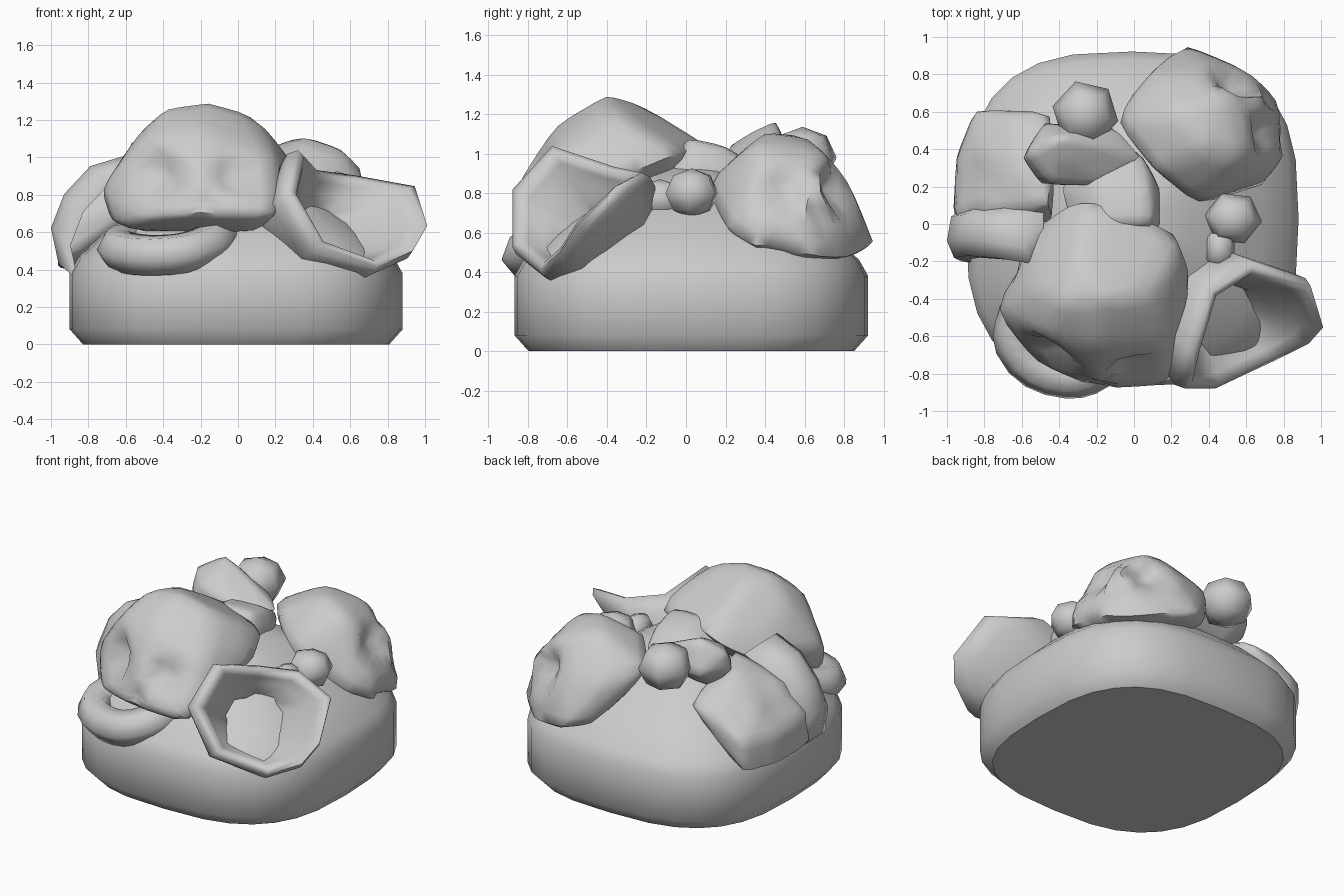
import bpy, bmesh, math
from mathutils import Vector as V

if "Cube" in bpy.data.objects:
    bpy.data.objects.remove(bpy.data.objects["Cube"])


def finish(name, bm, angle=60):
    bmesh.ops.recalc_face_normals(bm, faces=bm.faces)
    me = bpy.data.meshes.new(name)
    bm.to_mesh(me)
    bm.free()
    ob = bpy.data.objects.new(name, me)
    bpy.context.collection.objects.link(ob)
    bpy.ops.object.select_all(action='DESELECT')
    ob.select_set(True)
    bpy.context.view_layer.objects.active = ob
    bpy.ops.object.shade_smooth_by_angle(angle=math.radians(angle))
    return ob


def loft(name, rings, cap=True, loop=False, angle=45):
    bm = bmesh.new()
    rv = [[bm.verts.new(p) for p in r] for r in rings]
    n = len(rv[0])
    pairs = list(zip(rv, rv[1:])) + ([(rv[-1], rv[0])] if loop else [])
    for a, b in pairs:
        for i in range(n):
            j = (i + 1) % n
            bm.faces.new((a[i], a[j], b[j], b[i]))
    if cap:
        bm.faces.new(rv[0])
        bm.faces.new(rv[-1])
    return finish(name, bm, angle)


def lump(name, pts, dents=(), smooth=2):
    """Hull of a few points, softened, with hollows (point, radius, depth)."""
    bm = bmesh.new()
    for p in pts:
        bm.verts.new(p)
    r = bmesh.ops.convex_hull(bm, input=bm.verts)
    junk = [e for e in set(r["geom_interior"]) if isinstance(e, bmesh.types.BMVert)]
    bmesh.ops.delete(bm, geom=junk, context='VERTS')
    bmesh.ops.subdivide_edges(bm, edges=bm.edges, cuts=3, use_grid_fill=True)
    for _ in range(smooth):
        bmesh.ops.smooth_vert(bm, verts=bm.verts, factor=0.4,
                              use_axis_x=True, use_axis_y=True, use_axis_z=True)
    mid = sum((v.co for v in bm.verts), V()) / len(bm.verts)
    for p, rad, depth in dents:
        for v in bm.verts:
            d = (v.co - V(p)).length / rad
            if d < 1:
                v.co += (mid - v.co).normalized() * depth * (1 - d * d)
    return finish(name, bm)


# Mound: rounded-square plinth with a domed top
def outline(s, z, n=28, e=2.9):
    pts = []
    for i in range(n):
        t = 2 * math.pi * i / n
        c, k = math.cos(t), math.sin(t)
        pts.append((-0.01 + 0.89 * s * math.copysign(abs(c) ** (2 / e), c),
                    0.027 + 0.895 * s * math.copysign(abs(k) ** (2 / e), k), z))
    return pts


loft("mound", [outline(s, z) for s, z in
     [(.92, 0), (1, .08), (1, .38), (.95, .46), (.8, .59), (.6, .72), (.35, .86), (.1, .94)]])
lump("mound_crest", [(-.42, .2, .86), (-.3, .4, .88), (.03, .42, .9), (.15, .2, .88), (.15, -.1, .88),
                     (-.35, -.1, .9), (-.2, .2, 1.03), (.08, .2, 1.04), (.1, 0, 1.08), (-.15, 0, 1.08),
                     (0, .1, .7)])

# Large skull at the front, facing forward
lump("front_skull", [
    (-.15, -.4, 1.3), (-.38, -.42, 1.27), (.08, -.38, 1.24), (-.3, -.2, 1.24), (-.36, .14, .96),
    (-.2, .14, 1.03), (.27, -.04, 1.0), (.33, -.2, .93), (-.55, -.35, 1.12), (-.75, -.46, .82),
    (-.55, 0, .85), (-.2, -.89, .7), (.22, -.87, .68), (-.52, -.75, .68), (-.15, -.85, .87),
    (.2, -.64, 1.02), (-.2, -.67, 1.14), (-.5, -.6, 1.1), (.12, -.72, .59), (-.58, -.62, .61),
    (-.3, -.3, .58), (-.7, -.5, .66)],
    [((-.46, -.71, .9), .16, .12), ((0, -.82, .9), .15, .1), ((-.2, -.86, .76), .08, .04),
     ((-.66, -.25, .72), .17, .05)])

# Smaller skull at the back, facing back right
lump("back_skull", [
    (.38, .4, 1.12), (.25, .6, 1.1), (.1, .28, .98), (-.13, .55, .9), (.08, .8, .85), (.35, .07, .82),
    (.56, .35, 1.06), (.71, .19, .6), (.82, .34, .52), (.79, .66, .46), (.62, .83, .45), (.28, .97, .53),
    (.13, .85, .55), (.7, .68, .82), (.45, .83, .86), (.5, .7, 1.01), (.75, .42, .86), (.3, .4, .48)],
    [((.76, .47, .85), .16, .11), ((.55, .8, .83), .16, .11), ((.75, .7, .68), .09, .05),
     ((.82, .45, .52), .1, .03)])

# Loose jaw under the front skull
cu = bpy.data.curves.new("loose_jaw", 'CURVE')
cu.dimensions = '3D'
cu.bevel_depth = .115
cu.bevel_resolution = 1
cu.resolution_u = 4
cu.use_fill_caps = True
sp = cu.splines.new('BEZIER')
path = [(-.6, -.45, .54), (-.63, -.65, .5), (-.36, -.82, .48), (-.16, -.74, .53), (-.1, -.62, .58)]
sp.bezier_points.add(len(path) - 1)
for b, p in zip(sp.bezier_points, path):
    b.co = p
    b.handle_left_type = b.handle_right_type = 'AUTO'
jaw = bpy.data.objects.new("loose_jaw", cu)
bpy.context.collection.objects.link(jaw)

# Open pot with a thick lip, tipped out at the front right
rim = [V(p) for p in [(.28, -.66, 1.03), (.23, -.87, .8), (.4, -.87, .5), (.72, -.72, .38), (.92, -.62, .47),
                      (1.0, -.53, .61), (.93, -.3, .83), (.6, -.19, .89), (.38, -.33, .92)]]
mid = sum(rim, V()) / len(rim)
axis = V((.69, -.53, .51)).normalized()
loft("open_pot", [[mid + (p - mid) * s + axis * d for p in rim] for s, d in
     [(.6, -.4), (.84, -.19), (.95, -.1), (1, -.02), (.96, .04), (.86, .04), (.77, -.01), (.67, -.08),
      (.42, -.19), (.34, -.4)]], cap=False, loop=True, angle=80)

# Half-buried shell on the left side with a raised brim
lump("side_shell", [
    (-.95, .36, .4), (-.95, .35, .6), (-.85, .61, .4), (-.85, .61, .6), (-.43, .6, .76), (-.65, .58, .75),
    (-.82, .05, .82), (-.45, .1, .96), (-.97, 0, .42), (-.96, 0, .64), (-.42, .0, .8), (-.7, .2, .5),
    (-.58, .3, .93), (-.82, .35, .77)],
    [((-.84, .2, .76), .2, .03)], 1)
brim = [V(p) for p in [(-.9, -.11, .38), (-.94, -.09, .57), (-.87, -.08, .75), (-.73, -.09, .9), (-.53, -.12, .96)]]
bm = bmesh.new()
rows = []
for dy, out in [(-.1, -.06), (-.09, .03), (0, .08), (.13, .05), (.18, -.06)]:
    rows.append([bm.verts.new(p + V((out * -.75, dy, out * .66))) for p in brim])
n = len(rows)
for k in range(n):
    a, b = rows[k], rows[(k + 1) % n]
    for i in range(len(brim) - 1):
        bm.faces.new((a[i], a[i + 1], b[i + 1], b[i]))
for i in (0, -1):
    bm.faces.new([r[i] for r in rows])
finish("shell_brim", bm, 80)


# Bone ends: low-poly knobs and short shafts
def knob(name, c, r, rot=0):
    bm = bmesh.new()
    bmesh.ops.create_uvsphere(bm, u_segments=6, v_segments=4, radius=1)
    for v in bm.verts:
        x, y, z = v.co
        v.co = (c[0] + r[0] * (x * math.cos(rot) - y * math.sin(rot)),
                c[1] + r[1] * (x * math.sin(rot) + y * math.cos(rot)), c[2] + r[2] * z)
    finish(name, bm)


knob("bone_knob_back", (-.26, .59, .98), (.18, .18, .155), .3)
lump("bone_left", [(-.6, .35, .95), (-.58, .38, 1.08), (-.5, .21, .93), (-.45, .22, 1.04), (-.48, .55, .95),
                   (-.42, .46, 1.17), (-.38, .35, 1.12), (-.45, .38, .8), (-.15, .2, .96), (.04, .36, .94),
                   (-.1, .52, .95), (-.1, .4, 1.02), (-.1, .35, .86)], (), 1)
knob("bone_knob_right", (.53, .03, .8), (.155, .145, .125), .4)
knob("bone_shaft_right", (.46, -.13, .77), (.09, .13, .1))
